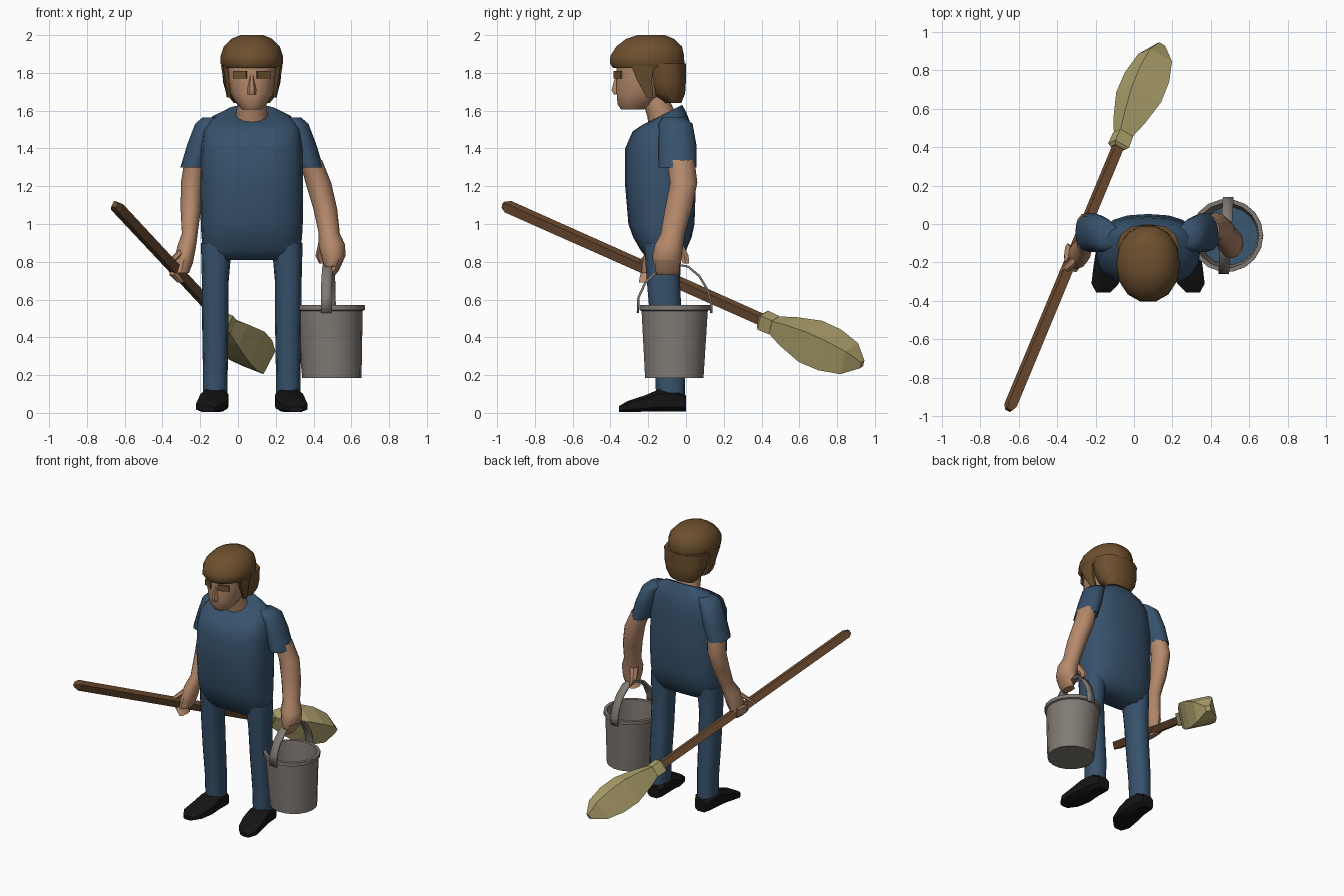
import bpy, bmesh, math
from mathutils import Vector as V

def material(name, rgb):
    m = bpy.data.materials.new(name)
    m.diffuse_color = (*rgb, 1)
    return m

BLUE = material("blue cloth", (.038, .084, .15))
SKIN = material("skin", (.46, .25, .145))
HAIR = material("brown hair", (.155, .08, .027))
BLACK = material("black leather", (.007, .007, .008))
WOOD = material("brown wood", (.162, .076, .032))
STRAW = material("straw", (.45, .38, .16))
STEEL = material("grey metal", (.22, .195, .175))
WATER = material("blue water", (.042, .095, .16))
X, Y, Z = V((1, 0, 0)), V((0, 1, 0)), V((0, 0, 1))
CX = .073  # centre line of the body

def finish(name, bm, mat, smooth=40):
    bmesh.ops.recalc_face_normals(bm, faces=bm.faces)
    me = bpy.data.meshes.new(name)
    bm.to_mesh(me)
    bm.free()
    me.materials.append(mat)
    ob = bpy.data.objects.new(name, me)
    bpy.context.collection.objects.link(ob)
    if smooth:
        bpy.ops.object.select_all(action='DESELECT')
        ob.select_set(True)
        bpy.context.view_layer.objects.active = ob
        bpy.ops.object.shade_smooth_by_angle(angle=math.radians(smooth))
    return ob

def loft(name, secs, mat, n=12, u=X, v=Y, p=2.0, phase=0.0, smooth=40):
    """Skin superellipse sections (centre, half u, half v, optional tilt in z)."""
    bm = bmesh.new()
    rings = []
    for s in secs:
        c, a, b = V(s[0]), s[1], s[2]
        tilt = s[3] if len(s) > 3 else 0
        ring = []
        for i in range(n):
            t = 2 * math.pi * i / n + phase
            co, si = math.cos(t), math.sin(t)
            pu = math.copysign(abs(co) ** (2 / p), co)
            pv = math.copysign(abs(si) ** (2 / p), si)
            ring.append(bm.verts.new(c + u * a * pu + v * b * pv + Z * tilt * pv))
        rings.append(ring)
    for r, q in zip(rings, rings[1:]):
        for i in range(n):
            j = (i + 1) % n
            bm.faces.new((r[i], r[j], q[j], q[i]))
    bm.faces.new(rings[0])
    bm.faces.new(rings[-1])
    return finish(name, bm, mat, smooth)

def body(name, rows, mat, **k):
    """Loft on the centre line from rows (z, y, half x, half y, optional tilt)."""
    return loft(name, [((CX, r[1], r[0]), *r[2:]) for r in rows], mat, **k)

# Shirt, with the neckline dropping at the front
body("shirt", [(.81, -.12, .245, .08), (.86, -.12, .258, .12), (.93, -.125, .266, .155),
               (1.0, -.13, .27, .175), (1.2, -.135, .272, .187), (1.4, -.14, .268, .182),
               (1.5, -.125, .255, .158, .01), (1.56, -.11, .215, .112, .03),
               (1.59, -.10, .14, .08, .04)], BLUE, n=20, p=2.5, smooth=60)

# Neck, head and nose
body("neck", [(1.5, -.11, .085, .085), (1.57, -.125, .085, .08), (1.68, -.17, .07, .07)], SKIN)
body("head", [(1.605, -.285, .05, .06), (1.635, -.265, .08, .1), (1.69, -.24, .112, .13),
              (1.77, -.22, .128, .152), (1.87, -.2, .14, .17)], SKIN, n=14, p=2.2)
body("nose", [(1.685, -.37, .022, .015), (1.71, -.368, .024, .03), (1.79, -.36, .01, .015)],
     SKIN, n=6)

# Hair: bowl over the brow, longer at sides and back
body("hair_back", [(1.64, -.07, .095, .045), (1.69, -.095, .135, .09), (1.75, -.105, .152, .104),
                   (1.85, -.115, .16, .115)], HAIR, n=12, p=2.3)
body("hair_top", [(1.825, -.2, .15, .19), (1.85, -.206, .166, .202), (1.89, -.205, .165, .2),
                  (1.94, -.195, .148, .178), (1.98, -.19, .108, .13), (2.0, -.185, .06, .075)],
     HAIR, n=14, p=2.1)

for name, s in (("right", -1), ("left", 1)):
    # Sideburn and eye on each side of the face
    loft(name + "_sideburn", [((CX + s * .118, -.19, 1.67), .014, .02),
                              ((CX + s * .13, -.22, 1.76), .02, .045),
                              ((CX + s * .138, -.23, 1.84), .025, .07)], HAIR, n=6)
    bm = bmesh.new()
    bmesh.ops.create_cube(bm, size=1)
    ob = finish(name + "_eye", bm, HAIR, 0)
    ob.scale = (.078, .0095, .042)
    ob.location = (CX + s * .062, -.361, 1.79)
    ob.rotation_euler.z = s * math.radians(27)

    # Trouser leg
    lx = CX + s * .193
    loft(name + "_leg", [((lx, -.082, .07), .064, .076), ((lx, -.085, .25), .066, .08),
                         ((lx, -.105, .48), .07, .083), ((lx, -.12, .7), .071, .088),
                         ((lx - s * .006, -.122, .9), .082, .1)], BLUE, n=12, p=2.4)

    # Shoe, lofted from heel to toe and turned outwards
    rows = [(0, .045, .09, 0), (-.04, .066, .12, 0), (-.14, .07, .125, .005),
            (-.22, .075, .09, .012), (-.31, .068, .06, .03), (-.355, .035, .032, .04)]
    loft(name + "_shoe", [((lx + s * r[3], r[0], .004 + r[2] / 2), r[1] * 1.1, r[2] / 2)
                          for r in rows], BLACK, n=8, v=Z, p=3.2, phase=math.pi / 8, smooth=35)

    # Sleeve
    loft(name + "_sleeve", [((CX + s * .2, -.065, 1.565), .06, .06),
                            ((CX + s * .235, -.055, 1.53), .065, .09),
                            ((CX + s * .272, -.045, 1.42), .07, .1),
                            ((CX + s * .31, -.045, 1.3), .068, .1)], BLUE, n=12, smooth=60)

# Right arm and hand on the broom
loft("right_arm", [((-.225, -.03, 1.34), .058, .075), ((-.242, -.01, 1.22), .06, .07),
                   ((-.25, -.05, 1.08), .054, .066), ((-.255, -.105, .95), .042, .058),
                   ((-.272, -.14, .88), .05, .07), ((-.29, -.16, .79), .05, .072),
                   ((-.3, -.17, .74), .04, .065)], SKIN)
loft("right_fingers", [((-.345, -.16, .78), .018, .06), ((-.335, -.175, .73), .028, .068),
                       ((-.3, -.19, .69), .02, .06)], SKIN, n=8)
loft("right_thumb", [((-.285, -.17, .87), .025, .025), ((-.335, -.215, .82), .022, .022),
                     ((-.375, -.25, .785), .015, .018)], SKIN, n=6)

# Left arm and hand on the bucket handle
loft("left_arm", [((.385, -.03, 1.34), .06, .075), ((.425, -.012, 1.22), .068, .072),
                  ((.462, -.04, 1.08), .063, .072), ((.483, -.07, .95), .056, .064),
                  ((.497, -.09, .89), .07, .075), ((.505, -.1, .83), .064, .078),
                  ((.5, -.1, .775), .042, .07)], SKIN)
loft("left_fingers", [((.535, -.1, .81), .025, .065), ((.51, -.1, .755), .025, .065),
                      ((.485, -.1, .73), .03, .055)], SKIN, n=8)
loft("left_thumb", [((.455, -.05, .9), .03, .035), ((.432, -.01, .83), .022, .028),
                    ((.445, 0, .79), .015, .018)], SKIN, n=6)

# Broom: square stick, binding and straw along one axis
start, neck = V((-.645, -.95, 1.095)), V((-.075, .42, .485))
d = (neck - start).normalized()
u = d.cross(Z).normalized()
w = u.cross(d)

def along(name, base, rows, mat):
    loft(name, [(base + d * r[0], r[1], r[1]) for r in rows], mat, n=4, u=u, v=w,
         phase=math.radians(25), smooth=0)

along("broom_stick", start, [(-.02, .02), (.01, .036), (1.65, .034)], WOOD)
along("broom_binding", neck, [(-.03, .04), (-.015, .06), (.05, .058), (.07, .045)], STRAW)
along("broom_straw", neck, [(.03, .045), (.14, .09), (.28, .13), (.4, .128), (.52, .098),
                            (.60, .025)], STRAW)

# Bucket: hollow shell leaning slightly, with a lip at the rim
loft("bucket", [((.497, -.062, .185), .157, .157), ((.482, -.06, .54), .178, .178),
                ((.482, -.06, .545), .19, .19), ((.481, -.06, .57), .19, .19),
                ((.481, -.06, .57), .168, .168), ((.496, -.062, .2), .145, .145)],
     STEEL, n=18, smooth=35)
loft("water", [((.492, -.062, .29), .151, .151), ((.492, -.062, .3), .151, .151)], WATER, n=18)

# Bucket handle: flat bent strip
path = [(-.255, .53), (-.252, .61), (-.215, .69), (-.15, .755), (-.06, .787), (.01, .775),
        (.07, .725), (.115, .65), (.133, .58), (.134, .53)]
bm = bmesh.new()
pairs = [[bm.verts.new((.478 + .06 * (y + .06) + o, y, z)) for o in (-.028, .028)]
         for y, z in path]
for a, b in zip(pairs, pairs[1:]):
    bm.faces.new((a[0], a[1], b[1], b[0]))
strip = finish("bucket_handle", bm, STEEL)
mod = strip.modifiers.new("thickness", 'SOLIDIFY')
mod.thickness = .012
mod.offset = 0
